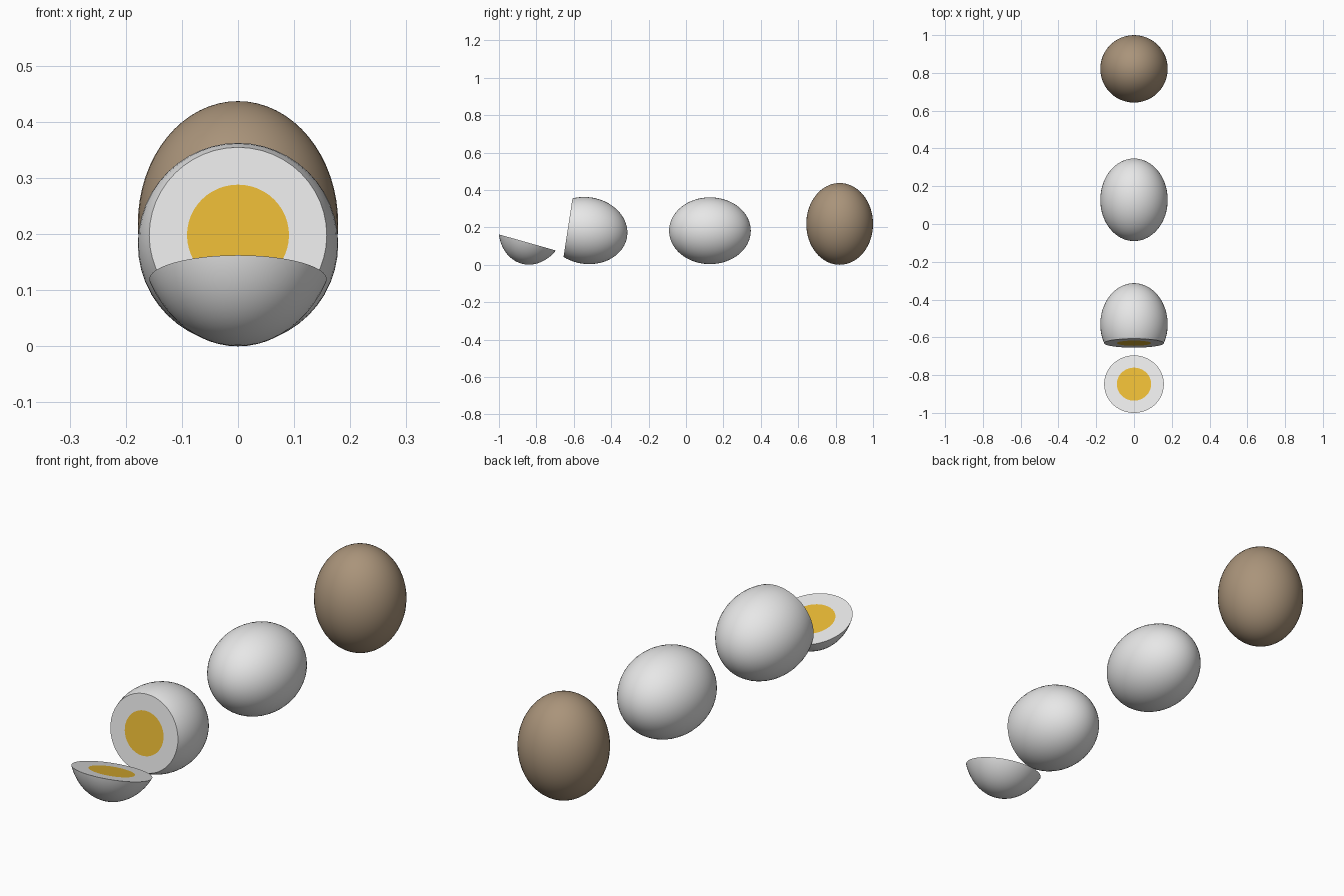
import bpy
import bmesh
import math

cube = bpy.data.objects.get("Cube")
if cube:
    bpy.data.objects.remove(cube, do_unlink=True)

RADIUS = 0.1785       # half width of an egg
HALF_LENGTH = 0.2185  # half length of an egg
CUT = 0.101           # slice distance from the egg centre
YOLK_RADIUS = 0.091


def material(name, rgb):
    mat = bpy.data.materials.new(name)
    mat.use_nodes = True
    mat.diffuse_color = (*rgb, 1)
    mat.node_tree.nodes["Principled BSDF"].inputs["Base Color"].default_value = (*rgb, 1)
    return mat


shell_brown = material("shell brown", (0.40, 0.295, 0.195))
egg_white = material("egg white", (0.80, 0.80, 0.80))
yolk_yellow = material("yolk yellow", (0.80, 0.48, 0.035))


def egg(name, y, z, tilt, mats, keep=None):
    """Egg along its local z; keep 'body' or 'tip' to slice it open."""
    bm = bmesh.new()
    bmesh.ops.create_uvsphere(bm, u_segments=48, v_segments=32, radius=1)
    bmesh.ops.scale(bm, vec=(RADIUS, RADIUS, HALF_LENGTH), verts=bm.verts)
    if keep:
        # Slice, close the opening, and inset the yolk disc
        result = bmesh.ops.bisect_plane(
            bm, geom=bm.verts[:] + bm.edges[:] + bm.faces[:],
            plane_co=(0, 0, CUT), plane_no=(0, 0, 1),
            clear_outer=keep == "body", clear_inner=keep == "tip")
        rim = [e for e in result["geom_cut"] if isinstance(e, bmesh.types.BMEdge)]
        disc = bmesh.ops.edgenet_fill(bm, edges=rim)["faces"][0]
        bmesh.ops.recalc_face_normals(bm, faces=bm.faces)
        rim_radius = RADIUS * math.sqrt(1 - (CUT / HALF_LENGTH) ** 2)
        bmesh.ops.inset_individual(bm, faces=[disc], thickness=rim_radius - YOLK_RADIUS)
        disc.material_index = 1
    mesh = bpy.data.meshes.new(name)
    bm.to_mesh(mesh)
    bm.free()
    for mat in mats:
        mesh.materials.append(mat)
    obj = bpy.data.objects.new(name, mesh)
    bpy.context.collection.objects.link(obj)
    obj.location = (0, y, z)
    obj.rotation_euler.x = math.radians(tilt)
    bpy.ops.object.select_all(action="DESELECT")
    obj.select_set(True)
    bpy.context.view_layer.objects.active = obj
    bpy.ops.object.shade_smooth_by_angle(angle=math.radians(35))
    return obj


# Standing egg in its shell, peeled egg, and the two halves of a sliced egg
egg("whole_brown_egg", 0.8215, HALF_LENGTH, 0, [shell_brown])
egg("peeled_egg", 0.128, 0.182, 90, [egg_white])
egg("sliced_egg_body", -0.531, 0.183, 81.3, [egg_white, yolk_yellow], "body")
egg("sliced_egg_tip", -0.8205, 0.2165, 164.2, [egg_white, yolk_yellow], "tip")
